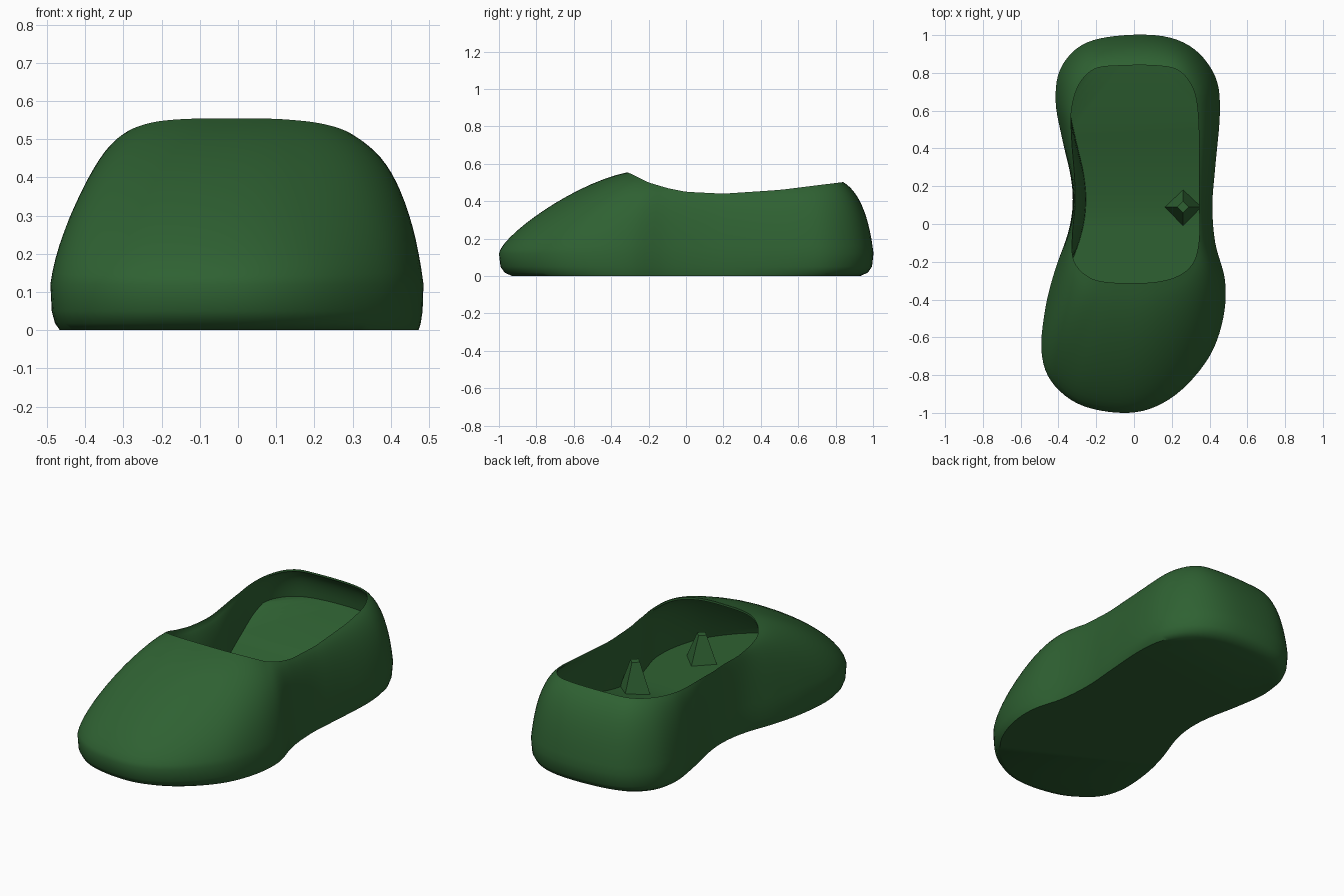
import bpy, bmesh, math
from mathutils import Vector

if "Cube" in bpy.data.objects:
    bpy.data.objects.remove(bpy.data.objects["Cube"])

# Paired control points: outer outline (x, y) and the opening's rim (x, y)
PAIRS = [
    (-0.10, -0.998, -0.04, -0.312), (-0.30, -0.95, -0.12, -0.31),
    (-0.44, -0.83, -0.19, -0.30), (-0.49, -0.67, -0.24, -0.28),
    (-0.47, -0.45, -0.29, -0.24), (-0.42, -0.25, -0.325, -0.17),
    (-0.35, -0.05, -0.325, -0.04), (-0.325, 0.10, -0.312, 0.10),
    (-0.335, 0.25, -0.315, 0.25), (-0.38, 0.45, -0.33, 0.45),
    (-0.415, 0.65, -0.33, 0.61), (-0.39, 0.82, -0.29, 0.74),
    (-0.28, 0.945, -0.21, 0.82), (-0.10, 0.995, -0.08, 0.838),
    (0.15, 0.995, 0.12, 0.838), (0.32, 0.925, 0.24, 0.81),
    (0.43, 0.78, 0.315, 0.71), (0.455, 0.60, 0.34, 0.56),
    (0.43, 0.30, 0.345, 0.30), (0.415, 0.10, 0.345, 0.10),
    (0.43, -0.10, 0.345, -0.07), (0.482, -0.30, 0.325, -0.18),
    (0.472, -0.50, 0.28, -0.245), (0.40, -0.70, 0.21, -0.285),
    (0.25, -0.88, 0.13, -0.305), (0.08, -0.98, 0.05, -0.312),
]
RIM_Z = [(-0.32, 0.558), (-0.28, 0.54), (-0.2, 0.50), (-0.1, 0.47), (0.0, 0.45),
         (0.2, 0.44), (0.5, 0.46), (0.84, 0.502)]
SUB = 5


def rim_height(y):
    for (a, za), (b, zb) in zip(RIM_Z, RIM_Z[1:]):
        if y <= b:
            return za + (zb - za) * max(0, (y - a) / (b - a))
    return RIM_Z[-1][1]


def floor_height(y):
    # the insole climbs towards the heel
    return 0.13 + 0.18 * min(1, max(0, y) / 0.72) ** 1.5


def closed_spline(pts):
    out, n = [], len(pts)
    for i in range(n):
        p0, p1, p2, p3 = (Vector(pts[(i + k) % n]) for k in (-1, 0, 1, 2))
        for s in range(SUB):
            t = s / SUB
            out.append(0.5 * (2 * p1 + (p2 - p0) * t + (2 * p0 - 5 * p1 + 4 * p2 - p3) * t * t
                              + (3 * p1 - p0 - 3 * p2 + p3) * t ** 3))
    return out


def mix(a, b, t):
    return a + (b - a) * t


def wall(p, r, toe, t):
    """Bulging wall from p up to r; at the toe it starts upright, then leans back."""
    def control(lean, lift):
        return Vector((*p.xy.lerp(r.xy, lean), mix(p.z, r.z, lift)))
    c1 = control(mix(0.147, 0.02, toe), mix(0.533, 0.22, toe))
    c2 = control(mix(0.48, 0.58, toe), 0.867)
    u = 1 - t
    return p * u ** 3 + c1 * 3 * u * u * t + c2 * 3 * u * t * t + r * t ** 3


green = bpy.data.materials.new("green")
green.diffuse_color = (0.028, 0.12, 0.032, 1)
green.use_nodes = True
green.node_tree.nodes["Principled BSDF"].inputs["Base Color"].default_value = green.diffuse_color


def finish(bm, name):
    bmesh.ops.recalc_face_normals(bm, faces=bm.faces)
    me = bpy.data.meshes.new(name)
    bm.to_mesh(me)
    bm.free()
    ob = bpy.data.objects.new(name, me)
    bpy.context.collection.objects.link(ob)
    me.materials.append(green)
    bpy.ops.object.select_all(action='DESELECT')
    ob.select_set(True)
    bpy.context.view_layer.objects.active = ob
    bpy.ops.object.shade_smooth_by_angle(angle=math.radians(40))


# Shoe shell: sole edge, outer wall, rim, inner wall and insole in one loft
outer = closed_spline([p[:2] for p in PAIRS])
rim = closed_spline([p[2:] for p in PAIRS])
n = len(outer)
columns = []
for i in range(n):
    tangent = (outer[(i + 1) % n] - outer[i - 1]).normalized()
    inward = Vector((tangent.y, -tangent.x))
    o, r = outer[i], Vector((*rim[i], rim_height(rim[i].y)))
    toe = min(1, max(0, (-o.y - 0.3) / 0.6))
    ends = abs(o.y) ** 3
    col = [Vector((*(o + inward * (d + 0.06 * ends * k)), z))
           for d, k, z in ((0.01, 1, 0.0), (0.006, 0.4, 0.018), (0.002, 0.1, 0.05))]
    base = Vector((*o, 0.12))
    col += [wall(base, r, toe, t / 14) for t in range(15)]
    foot = o + inward * 0.07
    inner = Vector((*foot, floor_height(foot.y)))
    inner_rim = r - Vector((0, 0, 0.012))
    col += [wall(inner, inner_rim, toe, t / 8) for t in range(8, -1, -1)]
    columns.append(col)

bm = bmesh.new()
grid = [[bm.verts.new(v) for v in col] for col in columns]
for i in range(n):
    a, b = grid[i - 1], grid[i]
    for j in range(len(a) - 1):
        bm.faces.new((a[j], b[j], b[j + 1], a[j + 1]))
caps = [bm.faces.new([c[0] for c in grid]), bm.faces.new([c[-1] for c in grid])]
bmesh.ops.triangulate(bm, faces=caps)
finish(bm, "shoe_shell")

# Rough lumps standing on the insole
for name, x, y, rad, h in (("side_lump", 0.26, 0.09, 0.10, 0.18), ("toe_lump", 0.20, -0.43, 0.10, 0.16)):
    bm = bmesh.new()
    bmesh.ops.create_cone(bm, cap_ends=True, segments=4, radius1=rad, radius2=0.03, depth=h)
    bmesh.ops.translate(bm, verts=bm.verts, vec=(x, y, floor_height(y) + h / 2 - 0.01))
    finish(bm, name)
